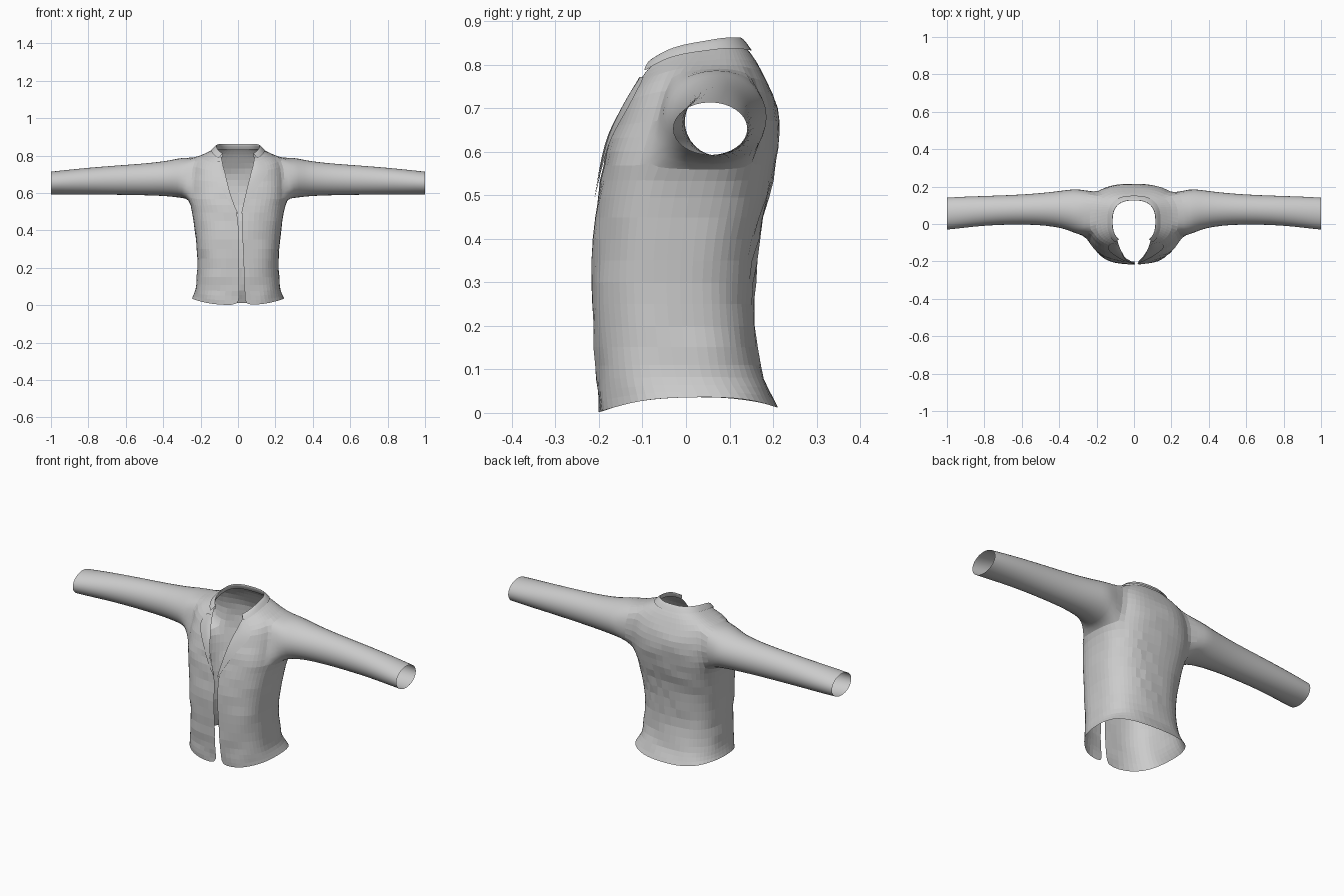
import bpy, bmesh
from math import sin, cos, asin, pi, radians, copysign
from mathutils import Vector, noise
from mathutils.bvhtree import BVHTree

if "Cube" in bpy.data.objects:
    bpy.data.objects.remove(bpy.data.objects["Cube"])

COLS = 28  # faces around the body, from one front edge to the other


def spow(v, p):
    return copysign(abs(v) ** p, v)


def ring(zf, zb, zs, hw, yf, yb, xo, shift=0.0, p=0.75):
    """Open superellipse ring: front/back height, side lift, half width, depth, front opening."""
    t0 = asin(spow((shift + xo) / hw, 1 / p))
    t1 = 2 * pi + asin(spow((shift - xo) / hw, 1 / p))
    yc, b = (yf + yb) / 2, (yb - yf) / 2
    pts = []
    for i in range(COLS + 1):
        t = t0 + (t1 - t0) * i / COLS
        z = zf + (zb - zf) * (1 - cos(t)) / 2 + zs * sin(t) ** 2
        pts.append((hw * spow(sin(t), p), yc - b * spow(cos(t), p), z))
    return pts


def finish(bm, name, levels):
    bmesh.ops.recalc_face_normals(bm, faces=bm.faces)
    me = bpy.data.meshes.new(name)
    bm.to_mesh(me)
    bm.free()
    ob = bpy.data.objects.new(name, me)
    bpy.context.collection.objects.link(ob)
    bpy.ops.object.select_all(action='DESELECT')
    bpy.context.view_layer.objects.active = ob
    ob.select_set(True)
    if levels:
        mod = ob.modifiers.new("Subdivision", 'SUBSURF')
        mod.levels = mod.render_levels = levels
        bpy.ops.object.modifier_apply(modifier=mod.name)
    return ob


def grid(bm, rows, skip=lambda r, c: False):
    vs = [[bm.verts.new(p) for p in row] for row in rows]
    for r in range(len(vs) - 1):
        for c in range(len(vs[0]) - 1):
            if not skip(r, c):
                bm.faces.new((vs[r][c], vs[r][c + 1], vs[r + 1][c + 1], vs[r + 1][c]))
    return vs


# Body: rings from hem to neck, with a gap in the grid for each armhole
body_rows = [
    (.000, .012, .030, .247, -.200, .212, .017, .022),
    (.050, .055, .010, .235, -.204, .190, .016, .021),
    (.100, .100, .000, .226, -.207, .172, .015, .020),
    (.200, .200, .000, .216, -.213, .157, .013, .018),
    (.300, .300, .000, .222, -.219, .157, .011, .016),
    (.400, .400, .000, .232, -.214, .168, .009, .013),
    (.500, .500, .000, .245, -.202, .194, .012, .009),
    (.570, .570, .000, .264, -.191, .207, .035),
    (.630, .640, .000, .257, -.176, .219, .050),
    (.690, .700, .015, .250, -.152, .214, .065),
    (.735, .760, .038, .235, -.128, .188, .078),
    (.765, .810, .020, .180, -.110, .162, .085),
    (.775, .835, .025, .128, -.108, .142, .088),
]
R0, R1, C0, C1 = 7, 10, 5, 10


def armhole(r, c):
    return R0 <= r < R1 and (C0 <= c < C1 or COLS - C1 <= c < COLS - C0)


bm = bmesh.new()
body = grid(bm, [ring(*r) for r in body_rows], armhole)

# Sleeves: rings grown out from each armhole (x, z low, z high, y front, y back)
sleeve_rings = [
    (.300, .572, .790, -.058, .190),
    (.350, .580, .777, -.032, .183),
    (.420, .585, .766, -.015, .174),
    (.520, .588, .756, -.004, .163),
    (.650, .590, .747, -.002, .155),
    (.800, .592, .735, -.008, .150),
    (.920, .591, .723, -.022, .146),
    (1.00, .591, .715, -.032, .143),
]
for side in (1, -1):
    col = (lambda c: c) if side > 0 else (lambda c: COLS - c)
    loop = [body[R0][col(c)] for c in range(C0, C1)]
    loop += [body[r][col(C1)] for r in range(R0, R1)]
    loop += [body[R1][col(c)] for c in range(C1, C0, -1)]
    loop += [body[r][col(C0)] for r in range(R1, R0, -1)]
    n = len(loop)
    for x, zl, zh, yf, yb in sleeve_rings:
        new = []
        for i in range(n):
            a = radians(-146.25) + 2 * pi * i / n
            g = 1.0 if x == 1 else 1.02
            new.append(bm.verts.new((side * x, (yf + yb) / 2 + g * (yb - yf) / 2 * cos(a),
                                     (zl + zh) / 2 + g * (zh - zl) / 2 * sin(a))))
        for i in range(n):
            j = (i + 1) % n
            bm.faces.new((loop[i], loop[j], new[j], new[i]))
        loop = new
jacket = finish(bm, "jacket_body_and_sleeves", 1)

# Cloth creases: gentle noise on the body, diagonal folds low on the back
normals = [v.normal.copy() for v in jacket.data.vertices]
for v, nrm in zip(jacket.data.vertices, normals):
    x, y, z = v.co
    fade = max(0.0, min(1.0, (.32 - abs(x)) / .1)) * max(0.0, min(1.0, (.8 - z) / .1))
    d = .005 * fade * noise.noise(Vector((x * 9, y * 9, z * 16)))
    if y > .08 and .18 < z < .5:
        along = (z - .34) - 1.3 * (x - .06)
        d += .008 * sin(along * 75) * max(0.0, 1 - abs(along) / .14) * max(0.0, 1 - abs(x - .06) / .16)
    v.co += Vector((nrm.x, nrm.y, nrm.z * .3)) * d
    v.co.z = max(v.co.z, 0)
for f in jacket.data.polygons:
    f.use_smooth = abs(f.center.x) > .24 and f.center.z > .56

# Collar: folded band standing around the neck
bm = bmesh.new()
grid(bm, [ring(*r) for r in (
    (.764, .832, .030, .143, -.122, .152, .100),
    (.782, .850, .027, .128, -.114, .140, .092),
    (.800, .868, .020, .113, -.100, .124, .080),
    (.787, .850, .020, .115, -.100, .127, .080),
    (.772, .830, .022, .124, -.104, .138, .086))])
collar = finish(bm, "collar", 1)
bpy.ops.object.shade_smooth_by_angle(angle=radians(40))

# Lapels: folded flaps laid on the chest (height, inner x, outer x)
lapel_rows = [(.49, .008, .014), (.55, .030, .055), (.62, .048, .095), (.66, .058, .125),
              (.70, .067, .158), (.74, .078, .163), (.772, .088, .135)]
tree = BVHTree.FromObject(jacket, bpy.context.evaluated_depsgraph_get())


def on_chest(x, z):
    hit = tree.ray_cast(Vector((x, -1, z)), Vector((0, 1, 0)))[0]
    if hit is None or hit.y > .03:
        guess = -.2 + .13 * ((z - .49) / .285) ** 1.5
        hit = tree.find_nearest(Vector((x, guess, z)))[0]
    return (x, hit.y - .008, z)


for side, name, wide in ((1, "lapel_left", 1.0), (-1, "lapel_right", .88)):
    bm = bmesh.new()
    rows = []
    for z, xi, xo in lapel_rows:
        xo = max(xi + .005, xo * wide)
        shift = .009 * max(0.0, 1 - (z - .49) / .07)
        rows.append([on_chest(side * (xi + (xo - xi) * k / 4) + shift, z) for k in range(5)])
    grid(bm, rows)
    finish(bm, name, 1)
    bpy.ops.object.shade_smooth_by_angle(angle=radians(40))
